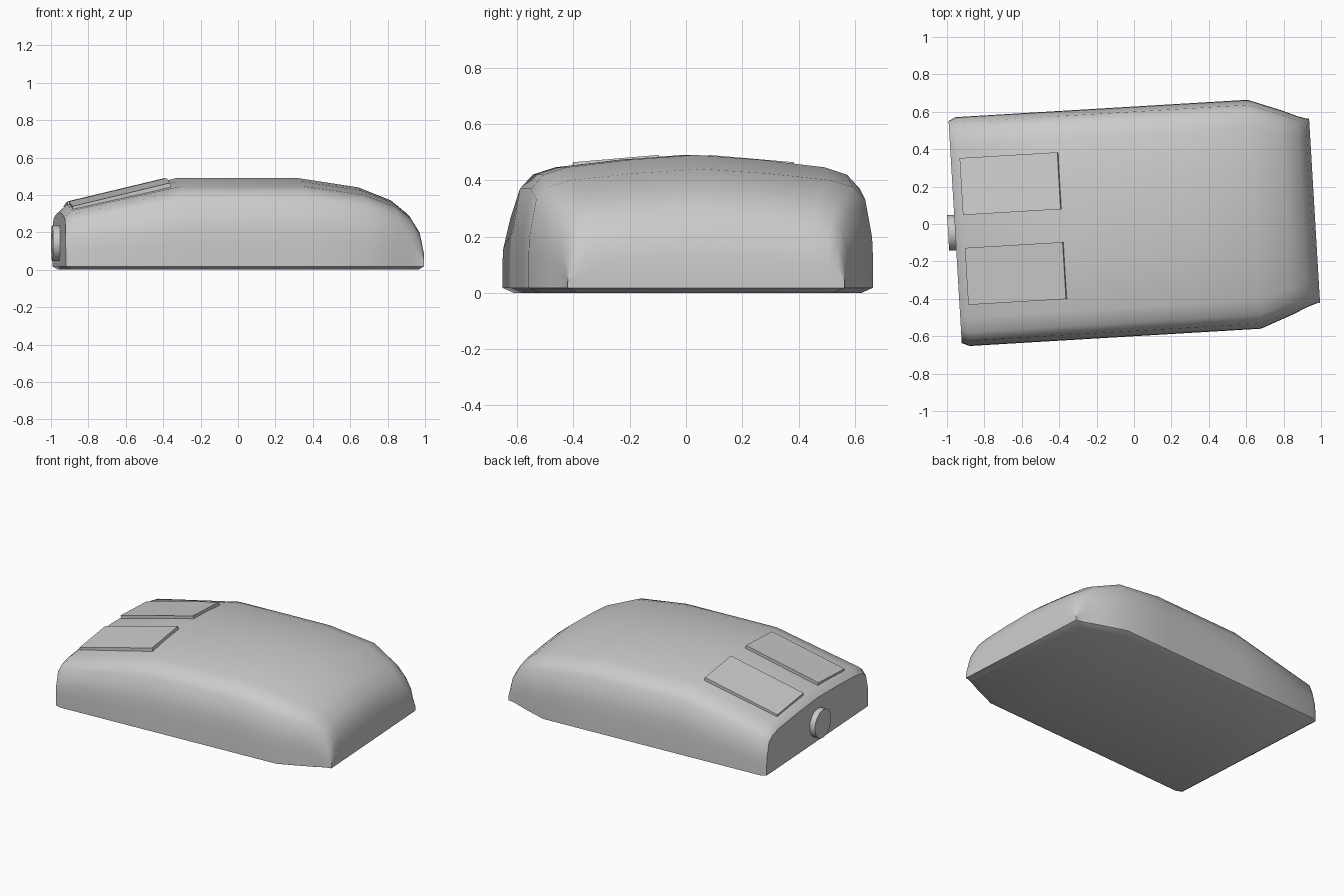
import bpy, bmesh, math
from mathutils import Matrix

if "Cube" in bpy.data.objects:
    bpy.data.objects.remove(bpy.data.objects["Cube"])

# the whole model is turned slightly about z and its axis is offset in y
PLACE = Matrix.Rotation(math.radians(3.4), 4, 'Z') @ Matrix.Translation((0, 0.014, 0))


def finish(name, bm, smooth=None):
    bmesh.ops.recalc_face_normals(bm, faces=bm.faces[:])
    bm.transform(PLACE)
    me = bpy.data.meshes.new(name)
    bm.to_mesh(me)
    bm.free()
    ob = bpy.data.objects.new(name, me)
    bpy.context.collection.objects.link(ob)
    if smooth:
        bpy.ops.object.select_all(action='DESELECT')
        ob.select_set(True)
        bpy.context.view_layer.objects.active = ob
        bpy.ops.object.shade_smooth_by_angle(angle=math.radians(smooth))
    return ob


# half cross-section as fractions of half width and height, bottom to crown
HALF = [(1, .29), (.995, .45), (.955, .755), (.88, .857), (.75, .91), (.38, .965)]

# stations along the body: x, half width, height
STATIONS = [(-.957, .595, .31), (-.917, .613, .347), (-.33, .613, .49),
            (.32, .613, .49), (.645, .613, .44), (.82, .547, .37),
            (.905, .51, .30), (.95, .495, .22), (.968, .493, .12)]


def ring(bm, x, w, h):
    half = [(w, .018)] + [(u * w, max(v * h, .03)) for u, v in HALF]
    xb = min(max(x, -.93), .94)
    pts = [(xb, w - .04, 0)] + [(x, y, z) for y, z in half]
    pts += [(x, 0, h)] + [(px, -y, z) for px, y, z in reversed(pts)]
    return [bm.verts.new(p) for p in pts]


# body shell lofted through the stations
bm = bmesh.new()
rings = [ring(bm, *s) for s in STATIONS]
for a, b in zip(rings, rings[1:]):
    for i in range(len(a)):
        j = (i + 1) % len(a)
        bm.faces.new((a[i], a[j], b[j], b[i]))
# end caps: flat face plus the bottom chamfer strip
for r in (rings[0], rings[-1]):
    bm.faces.new(r[1:-1])
    bm.faces.new((r[0], r[1], r[-2], r[-1]))
bmesh.ops.remove_doubles(bm, verts=bm.verts[:], dist=.002)
finish("mouse_body", bm, 38)

# two sloping button plates, falling away outward and forward
for name, side in (("left_button", 1), ("right_button", -1)):
    bm = bmesh.new()
    bmesh.ops.create_cube(bm, size=1)
    for v in bm.verts:
        fx, fy, top = v.co.x + .5, v.co.y + .5, v.co.z > 0
        z = .365 + .125 * fx - .026 * fy - (0 if top else .04)
        x = -.91 + .523 * fx + (0 if top else .009)
        v.co = (x, side * (.088 + .305 * fy), z)
    finish(name, bm)

# round cable socket on the nose
bm = bmesh.new()
bmesh.ops.create_cone(bm, cap_ends=True, segments=16, radius1=.095, radius2=.095, depth=.065,
                      matrix=Matrix.Translation((-.9625, -.003, .142)) @ Matrix.Rotation(math.pi / 2, 4, 'Y'))
finish("cable_socket", bm, 35)
